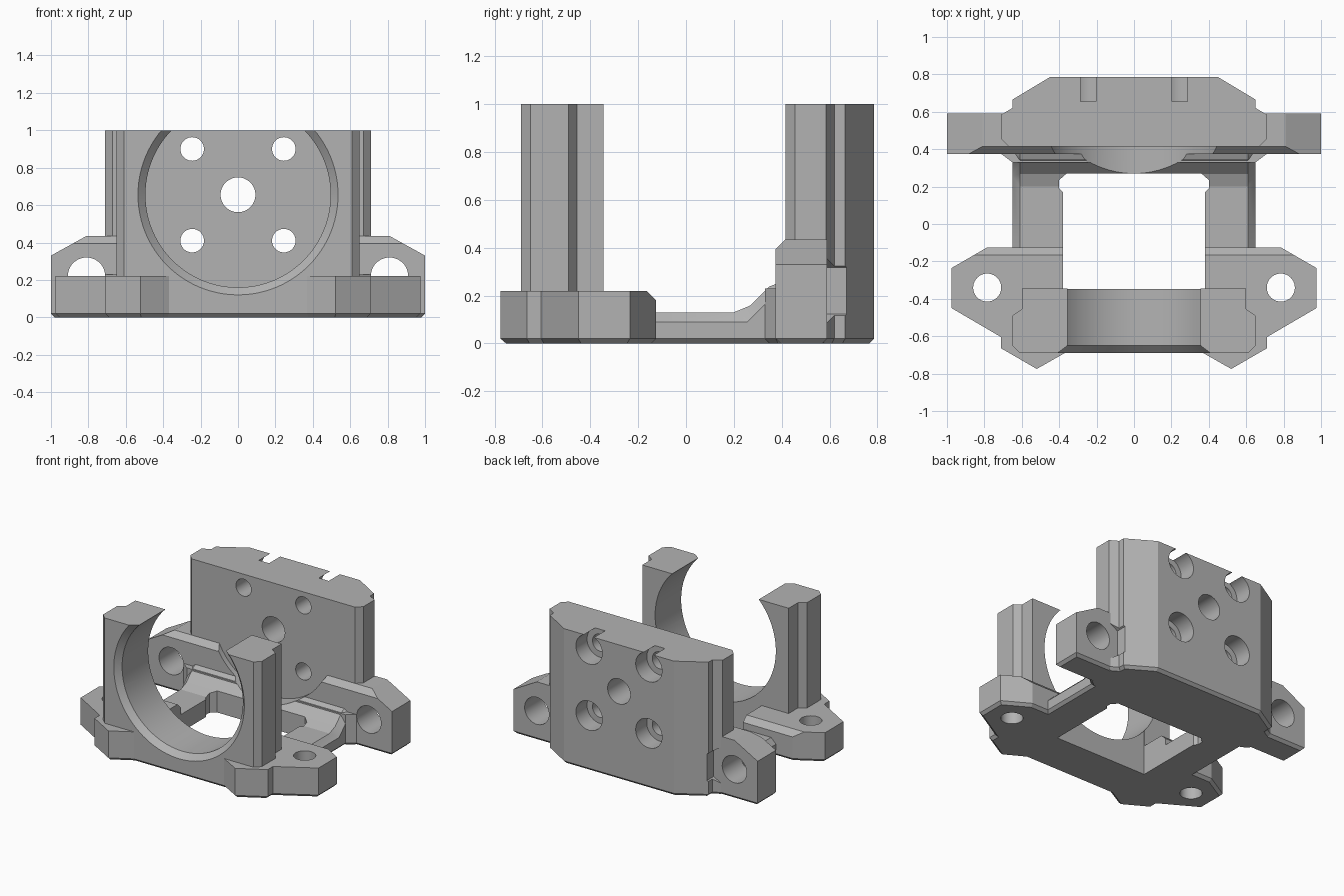
import bpy, bmesh, math
from mathutils import Matrix, Vector

cube = bpy.data.objects.get("Cube")
if cube:
    bpy.data.objects.remove(cube, do_unlink=True)

grey = bpy.data.materials.new("plain_grey")
grey.use_nodes = True
grey.diffuse_color = (0.45, 0.45, 0.45, 1)
grey.node_tree.nodes["Principled BSDF"].inputs["Base Color"].default_value = grey.diffuse_color


def finish(name, bm):
    bmesh.ops.recalc_face_normals(bm, faces=bm.faces)
    mesh = bpy.data.meshes.new(name)
    bm.to_mesh(mesh)
    bm.free()
    obj = bpy.data.objects.new(name, mesh)
    bpy.context.collection.objects.link(obj)
    mesh.materials.append(grey)
    return obj


def bevel(bm, test, size):
    edges = [e for e in bm.edges if all(test(v.co) for v in e.verts)]
    if edges:
        bmesh.ops.bevel(bm, geom=edges, offset=size, offset_type='OFFSET',
                        segments=1, profile=0.5, affect='EDGES')


def prism(name, outline, low, high, axis="z", edge=None, size=0.04, foot=True):
    """Extrude an outline along an axis; chamfer the chosen edges and the foot."""
    place = {"x": lambda a, b, c: (c, a, b),
             "y": lambda a, b, c: (a, c, b),
             "z": lambda a, b, c: (a, b, c)}[axis]
    bm = bmesh.new()
    face = bm.faces.new([bm.verts.new(place(a, b, low)) for a, b in outline])
    ext = bmesh.ops.extrude_face_region(bm, geom=[face])
    move = Vector(place(0, 0, high - low))
    bmesh.ops.translate(bm, vec=move, verts=[g for g in ext["geom"] if isinstance(g, bmesh.types.BMVert)])
    bmesh.ops.recalc_face_normals(bm, faces=bm.faces)
    if edge:
        bevel(bm, edge, size)
    if foot:
        bevel(bm, lambda p: abs(p.z) < 1e-5, 0.02)
    return finish(name, bm)


def round_bar(name, center, radius, low, high, axis="y", sides=64, radius_end=None):
    """Cylinder or cone running from low to high along y or z."""
    bm = bmesh.new()
    bmesh.ops.create_cone(bm, cap_ends=True, segments=sides, radius1=radius,
                          radius2=radius if radius_end is None else radius_end, depth=high - low)
    middle = (low + high) / 2
    if axis == "y":
        turn = Matrix.Rotation(-math.pi / 2, 4, 'X')
        spot = (center[0], middle, center[1])
    else:
        turn = Matrix.Identity(4)
        spot = (center[0], center[1], middle)
    bmesh.ops.transform(bm, matrix=Matrix.Translation(spot) @ turn, verts=bm.verts)
    return finish(name, bm)


def both(half):
    """Mirror a half outline across x = 0."""
    return half + [(-x, y) for x, y in reversed(half)]


def combine(body, tool, operation):
    mod = body.modifiers.new(tool.name, 'BOOLEAN')
    mod.operation, mod.object, mod.solver = operation, tool, 'EXACT'
    bpy.context.view_layer.objects.active = body
    bpy.ops.object.modifier_apply(modifier=mod.name)
    bpy.data.objects.remove(tool, do_unlink=True)


# Base frame with side rails and the rear ramp
body = prism("mounting_bracket",
             [(-0.4, 0), (-0.4, 0.13), (0.24, 0.13), (0.375, 0.265), (0.5, 0.265), (0.5, 0)],
             -0.65, 0.65, "x", edge=lambda p: abs(p.x) > 0.64 and p.z > 0.12)

# Rear web with the wings, front top edge chamfered
web = prism("rear_web", [(0.375, 0), (0.375, 0.395), (0.415, 0.435), (0.59, 0.435), (0.59, 0)], -1, 1, "x")
for s in (1, -1):
    combine(web, prism("wing_corner", [(s * 0.62, 0.54), (s * 1.1, 0.275), (s * 1.1, 0.54)],
                       0, 1, "y", foot=False), 'DIFFERENCE')

parts = [
    web,
    prism("ramp_flare", both([(0.65, 0.33), (0.71, 0.375), (0.71, 0.45)]), 0, 0.23),
    # Front lugs
    prism("front_lugs", both([(0.785, -0.125), (0.975, -0.235), (0.975, -0.45), (0.71, -0.605),
                              (0.71, -0.665), (0.52, -0.775), (0.37, -0.69)]), 0, 0.22,
          edge=lambda p: p.y > -0.13 and p.z > 0.2),
    # Front ring tower
    prism("front_tower", both([(0.6, -0.345), (0.6, -0.455), (0.65, -0.49), (0.65, -0.65), (0.61, -0.69)]),
          0.1, 1, foot=False),
    # Rear motor plate
    prism("rear_plate", both([(0.67, 0.415), (0.71, 0.455), (0.71, 0.585), (0.65, 0.62),
                              (0.65, 0.665), (0.45, 0.785)]), 0, 1),
]
for part in parts:
    combine(body, part, 'UNION')

# Large round clearance, its front chamfer, and the floor opening
cuts = [
    round_bar("ring_bore", (0, 0.655), 0.495, -1, 0.415, sides=96),
    round_bar("ring_chamfer", (0, 0.655), 0.545, -0.7, -0.65, sides=96, radius_end=0.495),
    prism("floor_opening", both([(0.38, -0.347), (0.38, 0.17), (0.4, 0.19), (0.4, 0.235), (0.36, 0.27)]),
          -0.1, 0.5, foot=False),
    round_bar("center_hole", (0, 0.655), 0.093, 0.3, 0.9),
]
for s in (1, -1):
    # Plate screw holes with counterbores
    for z in (0.41, 0.9):
        cuts.append(round_bar("screw_hole", (s * 0.245, z), 0.063, 0.3, 0.9, sides=40))
        cuts.append(round_bar("counterbore", (s * 0.245, z), 0.108, 0.655, 0.9, sides=48))
    # Wing holes with hexagonal nut clearance, and lug holes
    cuts.append(round_bar("wing_hole", (s * 0.81, 0.22), 0.1, 0.2, 0.7, sides=48))
    cuts.append(round_bar("nut_clearance", (s * 0.81, 0.22), 0.196, 0.59, 0.9, sides=6))
    cuts.append(round_bar("lug_hole", (s * 0.785, -0.34), 0.075, -0.1, 0.4, "z", sides=40))
for cut in cuts:
    combine(body, cut, 'DIFFERENCE')

bpy.ops.object.select_all(action='DESELECT')
body.select_set(True)
bpy.context.view_layer.objects.active = body
bpy.ops.object.shade_smooth_by_angle(angle=math.radians(20))
